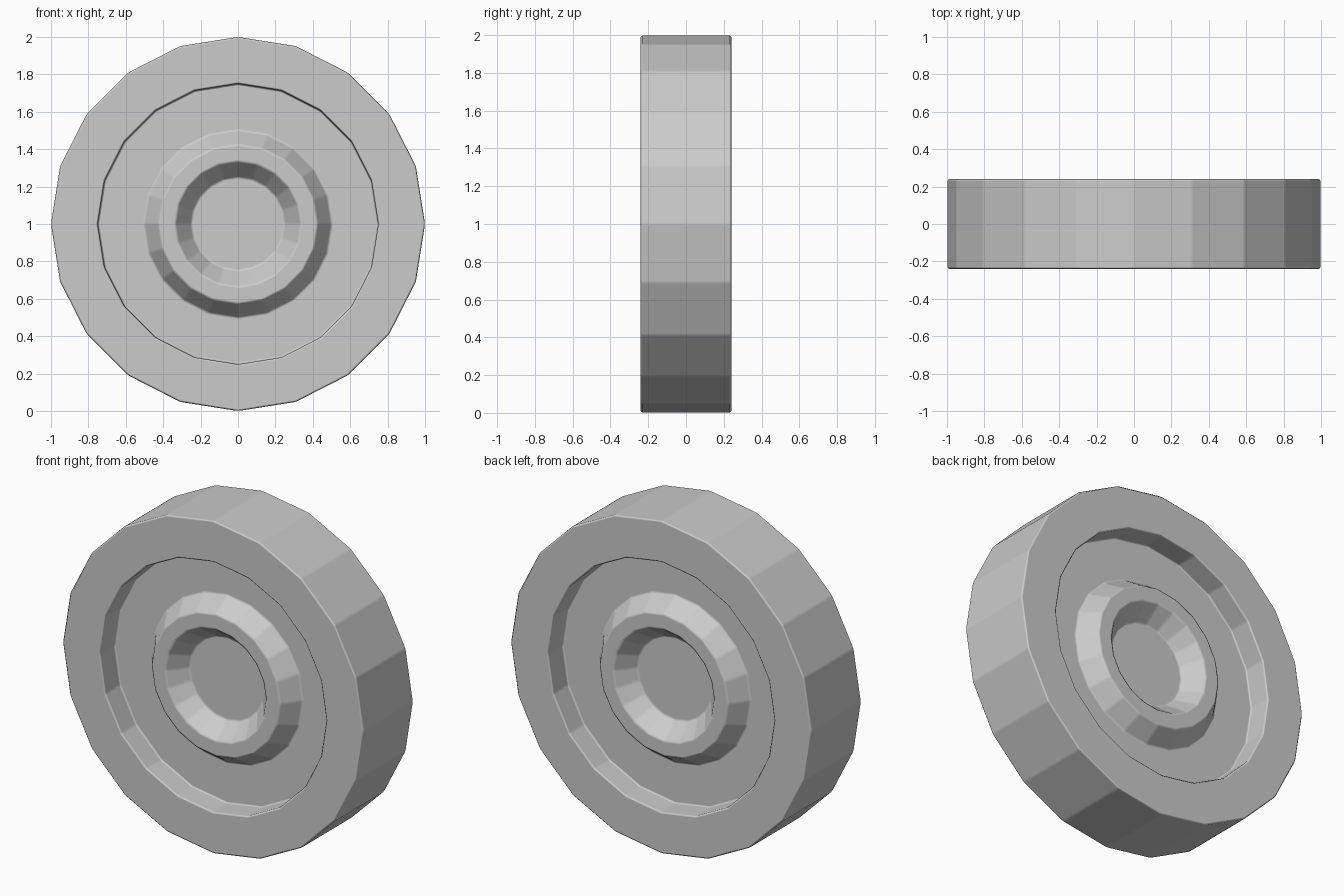
import bpy, bmesh
from math import sin, cos, tau

if "Cube" in bpy.data.objects:
    bpy.data.objects.remove(bpy.data.objects["Cube"])

SIDES = 20

# Half profile (radius, y) from the front hub disc out to the rim, then mirrored to the back
front = [(0.25, -0.10), (0.335, -0.21), (0.425, -0.21), (0.50, -0.10),
         (0.75, -0.10), (0.75, -0.24), (1.0, -0.24)]
profile = front + [(r, -y) for r, y in reversed(front)]

# Lathe the profile around the axle (y axis)
bm = bmesh.new()
rings = [[bm.verts.new((r * sin(tau * i / SIDES), y, 1 + r * cos(tau * i / SIDES)))
          for i in range(SIDES)] for r, y in profile]
for a, b in zip(rings, rings[1:]):
    for i in range(SIDES):
        j = (i + 1) % SIDES
        bm.faces.new((a[i], a[j], b[j], b[i]))

# Hub discs on both sides
bm.faces.new(rings[0])
bm.faces.new(rings[-1])
bmesh.ops.recalc_face_normals(bm, faces=bm.faces[:])
for f in bm.faces:
    f.smooth = True

mesh = bpy.data.meshes.new("wheel")
bm.to_mesh(mesh)
bm.free()
wheel = bpy.data.objects.new("wheel", mesh)
bpy.context.collection.objects.link(wheel)

# Thin chamfer on every edge, with faces kept flat
bevel = wheel.modifiers.new("edge_chamfer", 'BEVEL')
bevel.width = 0.01
bevel.segments = 1
bevel.limit_method = 'ANGLE'
bevel.angle_limit = 0.05
bevel.harden_normals = True
